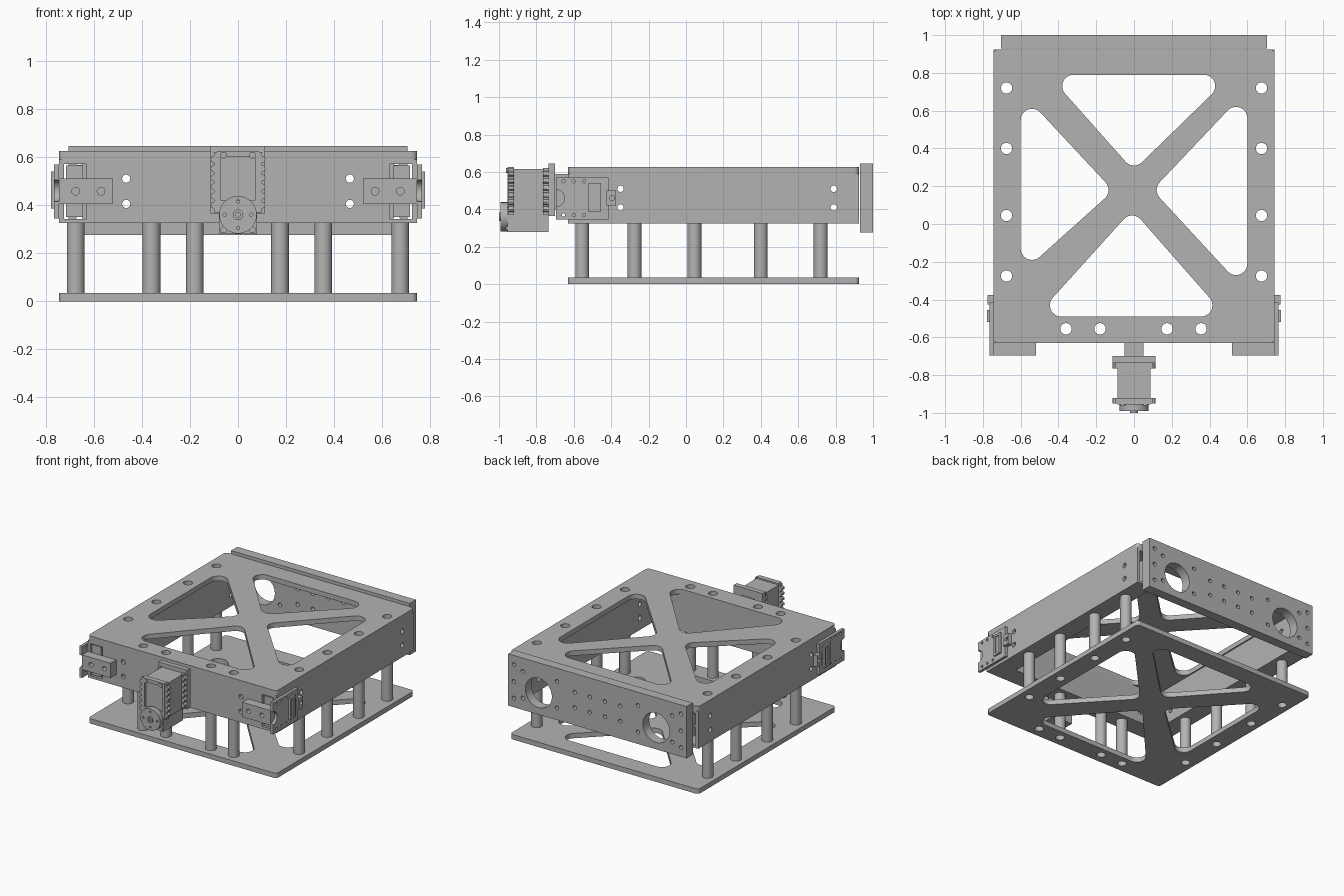
import bpy, bmesh, math
from mathutils import Matrix, Vector
from mathutils.geometry import convex_hull_2d

old = bpy.data.objects.get("Cube")
if old:
    bpy.data.objects.remove(old, do_unlink=True)

grey = bpy.data.materials.new("plain grey")
grey.use_nodes = True
colour = (0.45, 0.45, 0.45, 1)
grey.diffuse_color = colour
grey.node_tree.nodes["Principled BSDF"].inputs["Base Color"].default_value = colour

parts = []


def box(bm, x0, x1, y0, y1, z0, z1):
    centre = Vector((x0 + x1, y0 + y1, z0 + z1)) / 2
    size = (abs(x1 - x0), abs(y1 - y0), abs(z1 - z0), 1)
    bmesh.ops.create_cube(bm, size=1, matrix=Matrix.Translation(centre) @ Matrix.Diagonal(size))


def cyl(bm, centre, r, depth, axis="Z", seg=32):
    turn = {"X": Matrix.Rotation(math.pi / 2, 4, "Y"),
            "Y": Matrix.Rotation(math.pi / 2, 4, "X"), "Z": Matrix()}[axis]
    bmesh.ops.create_cone(bm, cap_ends=True, segments=seg, radius1=r, radius2=r,
                          depth=depth, matrix=Matrix.Translation(centre) @ turn)


def rounded(bm, corners, r, z0, z1, seg=32):
    """Prism around circles of radius r at the corner points."""
    pts = [Vector((x + r * math.cos(2 * math.pi * i / seg), y + r * math.sin(2 * math.pi * i / seg)))
           for x, y in corners for i in range(seg)]
    ring = [bm.verts.new((*pts[i], z0)) for i in convex_hull_2d(pts)]
    face = bm.faces.new(ring)
    top = bmesh.ops.extrude_face_region(bm, geom=[face])["geom"]
    bmesh.ops.translate(bm, vec=(0, 0, z1 - z0), verts=[v for v in top if isinstance(v, bmesh.types.BMVert)])


def build(name, draw, cutters=()):
    """Object from a drawing function, with holes cut by other drawing functions."""
    def to_object(label, fn):
        bm = bmesh.new()
        fn(bm)
        bmesh.ops.recalc_face_normals(bm, faces=bm.faces)
        mesh = bpy.data.meshes.new(label)
        bm.to_mesh(mesh)
        bm.free()
        ob = bpy.data.objects.new(label, mesh)
        bpy.context.collection.objects.link(ob)
        return ob

    ob = to_object(name, draw)
    for fn in cutters:
        tool = to_object("cutter", fn)
        mod = ob.modifiers.new("cut", "BOOLEAN")
        mod.operation, mod.solver, mod.object = "DIFFERENCE", "EXACT", tool
        bpy.context.view_layer.update()
        mesh = bpy.data.meshes.new_from_object(ob.evaluated_get(bpy.context.evaluated_depsgraph_get()))
        ob.modifiers.clear()
        ob.data = mesh
        bpy.data.objects.remove(tool, do_unlink=True)
    ob.data.materials.clear()
    ob.data.materials.append(grey)
    parts.append(ob)
    return ob


W, FRONT, BACK = 0.745, -0.63, 0.925
posts = [(s * 0.675, y) for s in (-1, 1) for y in (0.72, 0.4, 0.045, -0.275)]
posts += [(x, -0.555) for x in (-0.36, -0.18, 0.175, 0.355)]
windows = [[(-0.32, 0.73), (0.37, 0.73), (0, 0.37)],
           [(0.54, 0.56), (0.54, -0.21), (0.18, 0.18)],
           [(-0.54, 0.55), (-0.54, -0.13), (-0.195, 0.18)],
           [(-0.385, -0.43), (0.355, -0.43), (-0.01, -0.015)]]


def post_holes(bm):
    for x, y in posts:
        cyl(bm, (x, y, 0.4), 0.03, 1.2)


def window_cut(bm):
    for w in windows:
        rounded(bm, w, 0.06, -0.1, 0.8)


def plate(z0, z1):
    e = 0.025
    outline = [(x, y) for x in (e - W, W - e) for y in (FRONT + e, BACK - e)]
    return lambda bm: rounded(bm, outline, e, z0, z1)


# Top and bottom plates
build("bottom_plate", plate(0, 0.035), (window_cut, post_holes))
build("top_plate", plate(0.59, 0.625), (window_cut, post_holes))

# Hollow standoff posts
for i, (x, y) in enumerate(posts):
    build(f"standoff_post_{i + 1}", lambda bm: cyl(bm, (x, y, 0.18), 0.037, 0.29),
          (lambda bm: cyl(bm, (x, y, 0.18), 0.03, 0.5),))


# Side and front box beams
def side_holes(bm):
    for y in (-0.35, 0.79):
        for z in (0.41, 0.51):
            cyl(bm, (0, y, z), 0.017, 2, "X", 20)


def front_holes(bm):
    for x in (-0.465, 0.465):
        for z in (0.405, 0.51):
            cyl(bm, (x, -0.56, z), 0.017, 0.4, "Y", 20)


for s, side in ((1, "left"), (-1, "right")):
    build(f"{side}_beam", lambda bm: box(bm, s * 0.61, s * W, FRONT, BACK, 0.325, 0.59),
          (lambda bm: box(bm, s * 0.63, s * 0.723, -1, 1.2, 0.343, 0.572), post_holes, side_holes))
build("front_beam", lambda bm: box(bm, -0.61, 0.61, FRONT, -0.49, 0.325, 0.59),
      (lambda bm: box(bm, -0.7, 0.7, -0.61, -0.51, 0.343, 0.572), post_holes, front_holes))


# Back plate with two large openings and bolt holes
def back_holes(bm):
    for s in (-1, 1):
        cyl(bm, (s * 0.465, 0.96, 0.43), 0.105, 0.3, "Y", 48)
        bolts = [(0.66, 0.34), (0.66, 0.46), (0.66, 0.58), (0.06, 0.4), (0.06, 0.51),
                 (0.18, 0.4), (0.18, 0.51), (0.32, 0.36), (0.32, 0.55), (0.59, 0.36), (0.59, 0.55)]
        for x, z in bolts:
            cyl(bm, (s * x, 0.96, z), 0.014, 0.3, "Y", 16)


build("back_plate", lambda bm: box(bm, -0.705, 0.705, 0.93, 1, 0.275, 0.645), (back_holes,))

# Corner latch brackets
for s, side in ((1, "left"), (-1, "right")):
    def side_plate(bm):
        box(bm, s * W, s * 0.765, -0.695, -0.415, 0.345, 0.57)

    def side_plate_cuts(bm):
        cyl(bm, (s * 0.76, -0.695, 0.46), 0.045, 0.2, "X")
        for y in (-0.655, -0.6, -0.545):
            for z in (0.37, 0.55):
                cyl(bm, (s * 0.76, y, z), 0.009, 0.2, "X", 12)

    def frame(bm):
        box(bm, s * 0.76, s * 0.778, -0.52, -0.455, 0.385, 0.54)

    def tongue(bm):
        box(bm, s * W, s * 0.775, -0.425, -0.375, 0.42, 0.5)

    def arm(bm):
        box(bm, s * 0.52, s * W, -0.695, FRONT, 0.405, 0.51)

    def arm_holes(bm):
        for x in (0.57, 0.675):
            cyl(bm, (s * x, -0.68, 0.458), 0.016, 0.1, "Y", 16)

    build(f"{side}_bracket_plate", side_plate, (side_plate_cuts,))
    build(f"{side}_bracket_frame", frame,
          (lambda bm: box(bm, s * 0.77, s * 0.8, -0.505, -0.47, 0.4, 0.525),))
    build(f"{side}_bracket_tongue", tongue, (lambda bm: cyl(bm, (s * 0.76, -0.395, 0.46), 0.014, 0.2, "X", 16),))
    build(f"{side}_bracket_arm", arm, (arm_holes,))
    build(f"{side}_bracket_core", lambda bm: box(bm, s * 0.645, s * 0.715, -0.625, -0.6, 0.35, 0.565))

# Front motor: mounting neck and back plate
build("motor_neck", lambda bm: box(bm, -0.05, 0.05, -0.7, FRONT, 0.4, 0.59))
build("motor_mount", lambda bm: box(bm, -0.115, 0.113, -0.735, -0.7, 0.365, 0.645))


# Motor case with a recessed front panel
def case(bm):
    box(bm, -0.088, 0.088, -0.93, -0.735, 0.37, 0.615)
    

build("motor_case", case)
build("motor_lower_case", lambda bm: box(bm, -0.08, 0.08, -0.955, -0.735, 0.28, 0.372))
build("motor_front_cover", lambda bm: box(bm, -0.088, 0.088, -0.955, -0.92, 0.37, 0.625),
      (lambda bm: box(bm, -0.07, 0.07, -1, -0.94, 0.42, 0.6),))


# Ribbed flanges along both sides
def ribs(bm):
    for s in (-1, 1):
        for y0, y1 in ((-0.95, -0.92), (-0.765, -0.735)):
            box(bm, s * 0.085, s * 0.099, y0, y1, 0.37, 0.62)
            for i in range(6):
                cyl(bm, (s * 0.1, (y0 + y1) / 2, 0.4 + i * 0.038), 0.014, y1 - y0, "Y", 12)


def screws(bm):
    for x in (-0.06, 0.06):
        for z in (0.297, 0.608):
            cyl(bm, (x, -0.956, z), 0.014, 0.012, "Y", 16)


build("motor_ribs", ribs)
build("motor_screws", screws)


# Output disc with hub and bolt holes
def disc_holes(bm):
    for i in range(4):
        a = i * math.pi / 2
        cyl(bm, (0.055 * math.cos(a), -0.98, 0.36 + 0.055 * math.sin(a)), 0.007, 0.1, "Y", 10)


build("output_disc", lambda bm: cyl(bm, (0, -0.973, 0.36), 0.078, 0.036, "Y", 48), (disc_holes,))
build("output_hub", lambda bm: cyl(bm, (0, -0.993, 0.36), 0.022, 0.014, "Y", 24),
      (lambda bm: cyl(bm, (0, -1, 0.36), 0.01, 0.016, "Y", 12),))

# Smooth round walls, keep edges sharp
for ob in bpy.context.selected_objects:
    ob.select_set(False)
for ob in parts:
    ob.select_set(True)
bpy.context.view_layer.objects.active = parts[0]
bpy.ops.object.shade_smooth_by_angle(angle=math.radians(30))
